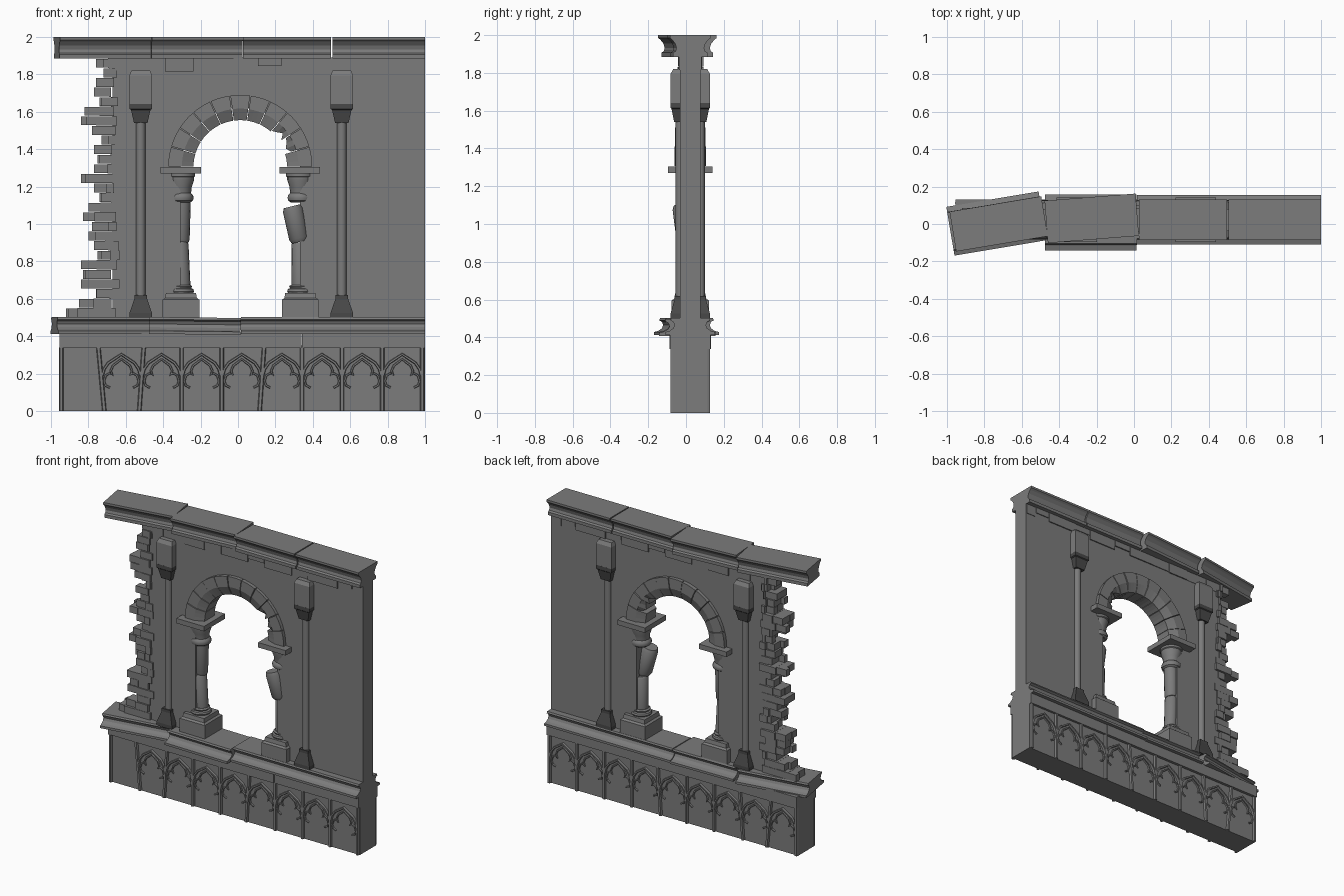
import bpy, bmesh, math, random
from mathutils import Vector, Matrix

if "Cube" in bpy.data.objects:
    bpy.data.objects.remove(bpy.data.objects["Cube"])

random.seed(4)
C = 0.0225                      # depth centre of the straight wall


def material(name, v):
    m = bpy.data.materials.new(name)
    m.diffuse_color = (v, v, v, 1)
    m.use_nodes = True
    m.node_tree.nodes["Principled BSDF"].inputs["Base Color"].default_value = m.diffuse_color
    return m


STONE = material("grey stone", 0.2)
DARK = material("dark stone", 0.065)


def loft(bm, rings):
    """Skin a list of equal closed loops and cap both ends."""
    vs = [[bm.verts.new(p) for p in r] for r in rings]
    n = len(vs[0])
    for a, b in zip(vs, vs[1:]):
        for i in range(n):
            bm.faces.new((a[i], a[(i + 1) % n], b[(i + 1) % n], b[i]))
    bm.faces.new(vs[0])
    bm.faces.new(vs[-1])


def box(bm, x0, x1, y0, y1, z0, z1):
    loft(bm, [[(x0, y0, z), (x1, y0, z), (x1, y1, z), (x0, y1, z)] for z in (z0, z1)])


def tiers(bm, x, y, prof):
    """Square stepped block: (half x, half y, z) rows."""
    loft(bm, [[(x - a, y - b, z), (x + a, y - b, z), (x + a, y + b, z), (x - a, y + b, z)]
              for a, b, z in prof])


def lathe(bm, x, y, prof, lean=(0, 0), tip=0.0, n=16):
    """Round part from (radius, z) rows; lean shifts it, tip slopes its broken ends."""
    z0 = prof[0][1]
    rings = []
    for r, z in prof:
        ring = []
        for k in range(n):
            t = 2 * math.pi * k / n
            ring.append((x + lean[0] * (z - z0) + r * math.cos(t),
                         y + lean[1] * (z - z0) + r * math.sin(t), z + tip * r * math.cos(t)))
        rings.append(ring)
    loft(bm, rings)


def ribbon(bm, path, w, s, d0, d1):
    """Raised moulding following an (x, z) path on the front (s=-1) or back (s=1)."""
    rings = []
    for i, (x, z) in enumerate(path):
        a = Vector(path[max(i - 1, 0)])
        b = Vector(path[min(i + 1, len(path) - 1)])
        t = (b - a).normalized() * w / 2
        nx, nz = -t.y, t.x
        rings.append([(x + nx, C + s * d0, z + nz), (x + nx * .6, C + s * d1, z + nz * .6),
                      (x - nx * .6, C + s * d1, z - nz * .6), (x - nx, C + s * d0, z - nz)])
    loft(bm, rings)


def finish(bm, name, mat=STONE, smooth=False):
    bmesh.ops.recalc_face_normals(bm, faces=bm.faces[:])
    me = bpy.data.meshes.new(name)
    bm.to_mesh(me)
    bm.free()
    me.materials.append(mat)
    ob = bpy.data.objects.new(name, me)
    bpy.context.collection.objects.link(ob)
    if smooth:
        bpy.ops.object.select_all(action='DESELECT')
        ob.select_set(True)
        bpy.context.view_layer.objects.active = ob
        bpy.ops.object.shade_smooth_by_angle(angle=math.radians(35))
    return ob


# Base wall and its cap course
bm = bmesh.new()
box(bm, -0.955, 1.0, C - .09, C + .09, 0, 0.35)
box(bm, -0.955, 0.34, C - .109, C + .109, 0.338, 0.42)
box(bm, 0.342, 1.0, C - .106, C + .106, 0.338, 0.42)
finish(bm, "base_wall")

# Blind tracery on both sides of the base
ogee = [(-.102, .19), (-.092, .225), (-.07, .257), (-.035, .28), (0, .303)]
foil = [(-.062, .125), (-.085, .137), (-.093, .16), (-.084, .19), (-.062, .203), (-.048, .19),
        (-.057, .215), (-.045, .243), (-.02, .262), (0, .277)]
bm = bmesh.new()
for s in (-1, 1):
    for i in range(10):
        x = -0.945 + i * 0.2145
        tilt = {1: .016, 2: -.012, 5: -.012}.get(i, 0)
        ribbon(bm, [(x + tilt, 0), (x - tilt, .34)], .024, s, .088, .104)
        if i == 9 or (i == 0 and s < 0):
            continue
        for half, w, d in ((ogee, .016, .104), (foil, .013, .099)):
            full = half + [(-a, b) for a, b in half[-2::-1]]
            ribbon(bm, [(x + .107 + a, b) for a, b in full], w, s, .088, d)
finish(bm, "base_tracery")

# Cornice stones: (name, x0, x1, y shift, z shift, turn, roll, width factor)
upper = [(.108, 2), (.108, 1.985), (.096, 1.975), (.08, 1.955), (.073, 1.932), (.078, 1.915),
         (.09, 1.907), (.09, 1.885)]
lower = [(.1, .502), (.105, .49), (.09, .482), (.083, .465), (.09, .448), (.108, .435),
         (.132, .428), (.132, .412)]
stones = [
    ("upper_cornice", upper, -.972, -.475, -.022, 0, 9.5, 0, 1.0),
    ("upper_cornice", upper, -.47, .018, .008, 0, 4.5, 0, 1.05),
    ("upper_cornice", upper, .026, .498, 0, 0, 0, 0, 1.0),
    ("upper_cornice", upper, .506, 1.0, 0, 0, 0, 0, 1.0),
    ("lower_cornice", lower, -.985, -.485, -.02, 0, 9.5, 0, 1.0),
    ("lower_cornice", lower, -.475, .015, -.015, -.002, 0, .6, 1.13),
    ("lower_cornice", lower, .017, .5, 0, 0, 0, 0, 1.0),
    ("lower_cornice", lower, .5, 1.0, 0, 0, 0, 0, 1.0)]
for name, prof, x0, x1, dy, dz, turn, roll, wf in stones:
    bm = bmesh.new()
    loop = [(-a * wf, z) for a, z in prof] + [(a * wf, z) for a, z in prof[::-1]]
    h = (x1 - x0) / 2
    zc = prof[3][1]
    loft(bm, [[(x, y, z - zc) for y, z in loop] for x in (-h, h)])
    bm.transform(Matrix.Translation((x0 + h, C + dy, zc + dz))
                 @ Matrix.Rotation(math.radians(turn), 4, 'Z')
                 @ Matrix.Rotation(math.radians(roll), 4, 'Y'))
    finish(bm, name)

# Wall sheet with arched opening
AX, AZ = 0.012, 1.305
arc = [(AX - .32 * math.cos(math.pi * k / 24), AZ + .32 * math.sin(math.pi * k / 24)) for k in range(25)]
outline = [(-.67, .49), (AX - .32, .49)] + arc + [(AX + .32, .49), (1, .49), (1, 1.89), (-.67, 1.89)]
bm = bmesh.new()
loft(bm, [[(x, y, z) for x, z in outline] for y in (C - .055, C + .055)])
finish(bm, "wall")

# Course of uneven blocks under the cornice
bm = bmesh.new()
x = -0.69
while x < 1:
    x1 = min(x + random.uniform(.1, .24), 1)
    d = random.uniform(.057, .064)
    box(bm, x, x1 - .003, C - d, C + d, random.choice((1.815, 1.82, 1.845)), 1.888)
    x = x1
finish(bm, "frieze_blocks")

# Ragged broken end of brickwork
edges = [.92, .85, .76, .84, .83, .84, .75, .77, .80, .78, .83, .80, .74, .77, .84, .77,
         .75, .77, .73, .78, .84, .82, .74, .77, .76, .72, .76]
bm = bmesh.new()
for i, e in enumerate(edges):
    z = 0.5 + i * .0513
    inner = -0.63 - random.uniform(0, .05)
    split = -e + random.uniform(.06, .09)
    ysplit = C + random.uniform(-.025, .025)
    d0, d1 = random.uniform(.055, .072), random.uniform(.055, .072)
    box(bm, split, inner, C - d0, C + d1, z, z + .05)
    far = -e + random.uniform(0, .05)
    first, second = (-e, far) if i % 2 else (far, -e)
    box(bm, first, split + .01, C - d1 + .006, ysplit, z + .002, z + .049)
    box(bm, second, split + .01, ysplit, C + d0 - .006, z + .002, z + .049)
finish(bm, "broken_brick_edge")

# Arch stones, some chipped on the inner right
bm = bmesh.new()
N = 11
for i in range(N):
    a0, a1 = math.pi * i / N + .006, math.pi * (i + 1) / N - .006
    d = random.uniform(.076, .084)
    rings = []
    for k in range(4):
        t = a0 + (a1 - a0) * k / 3
        ri = .25
        if i in (1, 2):
            ri = (.285, .262, .278, .29)[k] if i == 1 else (.262, .29, .27, .256)[k]
        prof = [(.385, -d), (.385, d), (.312, d), (ri, .055), (ri, -.055), (.312, -d)]
        rings.append([(AX + r * math.cos(t), C + y, AZ + r * math.sin(t)) for r, y in prof])
    loft(bm, rings)
finish(bm, "arch_stones")

# Columns: plinth, round base, broken shaft, capital, abacus
for side, x in (("left", -.305), ("right", .333)):
    bm = bmesh.new()
    tiers(bm, x, C, [(.098, .098, .5), (.098, .098, .595), (.085, .085, .605), (.08, .08, .632)])
    finish(bm, side + "_column_plinth")
    bm = bmesh.new()
    lathe(bm, x, C, [(.066, .63), (.07, .64), (.066, .652), (.055, .657), (.06, .667), (.05, .675)])
    lathe(bm, x, C, [(.05, 1.115), (.064, 1.125), (.068, 1.14), (.064, 1.155), (.054, 1.165),
                     (.058, 1.2), (.07, 1.235), (.07, 1.25), (.076, 1.255), (.076, 1.272)])
    finish(bm, side + "_column_base_and_capital", smooth=True)
    bm = bmesh.new()
    if side == "left":
        lathe(bm, x + .008, C, [(.043, .665), (.048, .89), (.04, .905)], (-.07, -.02), .1)
        lathe(bm, x, C, [(.04, .905), (.046, .92), (.048, 1.12)], (.02, 0), -.1)
    else:
        lathe(bm, x, C, [(.046, .665), (.047, .885), (.038, .9)], (0, 0), -.1)
        lathe(bm, x - .002, C - .02, [(.042, .905), (.052, .925), (.053, 1.075), (.045, 1.095)],
              (-.22, -.12), .25)
    finish(bm, side + "_column_shaft", smooth=True)
    bm = bmesh.new()
    tiers(bm, x - .002, C, [(.108, .118, 1.27), (.108, .118, 1.305)])
    finish(bm, side + "_abacus")

# Pilasters: twin colonnettes with dark bases and caps under a block
for x in (-.52, .555):
    bm = bmesh.new()
    tiers(bm, x, C, [(.06, .104, 1.64), (.06, .104, 1.795), (.05, .09, 1.82)])
    finish(bm, "pilaster_block")
    shaft, dark = bmesh.new(), bmesh.new()
    for s in (-1, 1):
        y = C + s * .053
        lathe(shaft, x, y, [(.025, .6), (.025, 1.56)], n=12)
        tiers(dark, x, y, [(.06, .0515, .5), (.06, .0515, .525), (.034, .03, .6), (.034, .03, .62)])
        tiers(dark, x, y, [(.036, .032, 1.54), (.052, .046, 1.61), (.06, .0515, 1.615), (.06, .0515, 1.642)])
    finish(shaft, "colonnettes", smooth=True)
    finish(dark, "colonnette_bases_and_caps", DARK)
